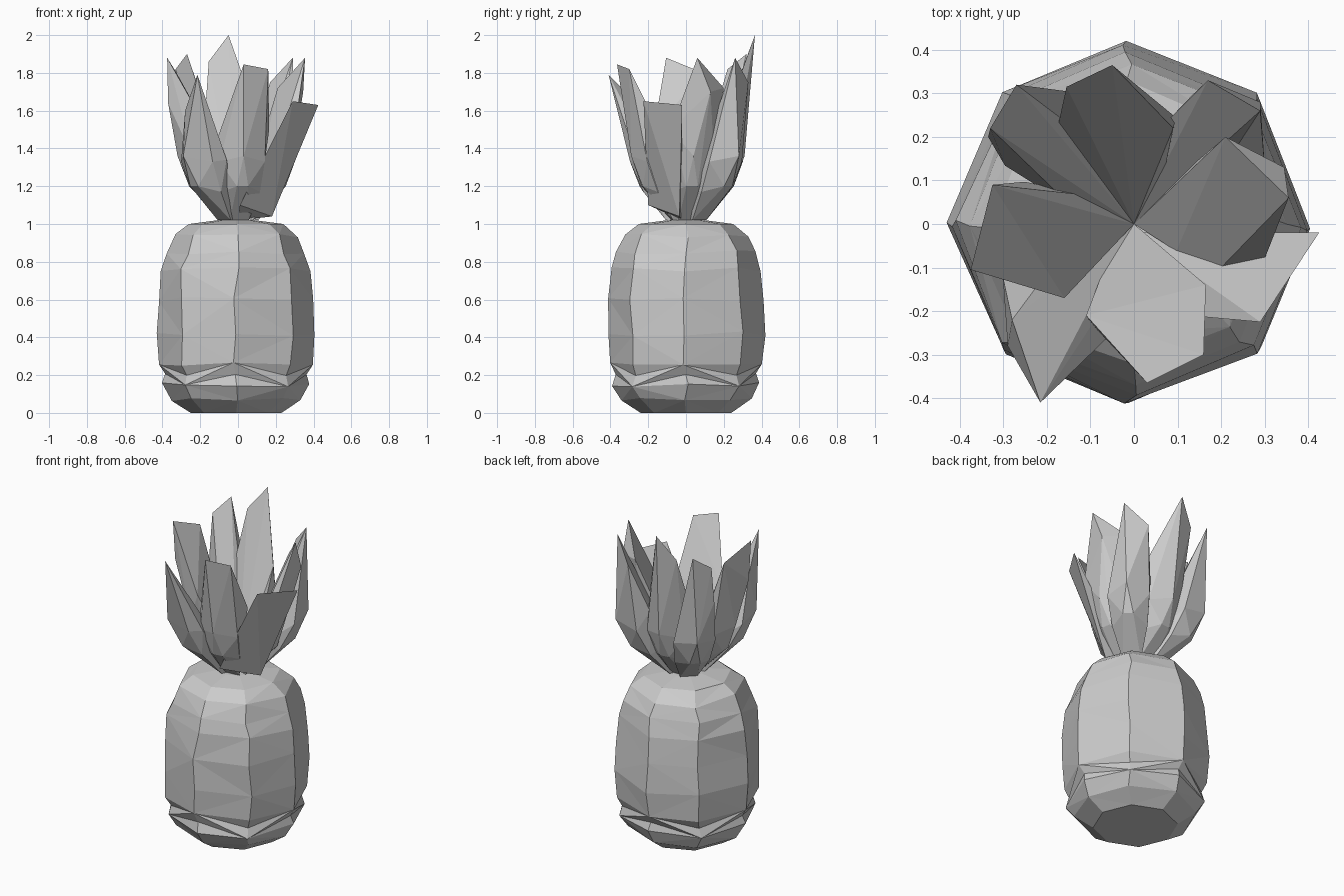
import bpy, bmesh, math, random
from mathutils import Vector

random.seed(4)
cube = bpy.data.objects.get("Cube")
if cube:
    bpy.data.objects.remove(cube)

grey = bpy.data.materials.new("plain grey")
grey.use_nodes = True
colour = (0.6, 0.6, 0.6, 1)
grey.diffuse_color = colour
grey.node_tree.nodes["Principled BSDF"].inputs["Base Color"].default_value = colour


def finish(name, bm):
    """Turn a bmesh into a flat shaded object."""
    bmesh.ops.recalc_face_normals(bm, faces=bm.faces)
    mesh = bpy.data.meshes.new(name)
    bm.to_mesh(mesh)
    bm.free()
    mesh.materials.append(grey)
    obj = bpy.data.objects.new(name, mesh)
    bpy.context.collection.objects.link(obj)
    return obj


# Fruit body: eight-sided barrel with uneven facets
SIDES = 8
profile = [(0.24, 0.0), (0.345, 0.07), (0.392, 0.15),
           (0.405, 0.26), (0.415, 0.42), (0.412, 0.6), (0.395, 0.76),
           (0.365, 0.85), (0.325, 0.94), (0.25, 1.0), (0.1, 1.02)]
bm = bmesh.new()
rings = []
for level, (radius, height) in enumerate(profile):
    inner = 0 < level < len(profile) - 2
    ring = []
    for i in range(SIDES):
        angle = math.tau * i / SIDES
        r, z = radius, height
        if inner:
            # ridges wander a little to either side
            angle += random.uniform(-0.04, 0.04)
            r += random.uniform(-0.006, 0.006)
            z += random.uniform(-0.012, 0.012)
        ring.append(bm.verts.new((r * math.cos(angle) - 0.01, r * math.sin(angle), z)))
    rings.append(ring)
for level, (low, high) in enumerate(zip(rings, rings[1:])):
    for i in range(SIDES):
        j = (i + 1) % SIDES
        a, b, c, d = low[i], low[j], high[j], high[i]
        if (i + level) % 2:
            bm.faces.new((a, b, c))
            bm.faces.new((a, c, d))
        else:
            bm.faces.new((a, b, d))
            bm.faces.new((b, c, d))
bm.faces.new(rings[0][::-1])
bm.faces.new(rings[-1])
# Small notches where the ridges meet the lower rim
for low, high in zip(rings[2], rings[3]):
    edge = bm.edges.get((low, high))
    notch = bmesh.utils.edge_split(edge, low, 0.5)[1]
    notch.co.x *= 0.94
    notch.co.y *= 0.94
bmesh.ops.triangulate(bm, faces=[f for f in bm.faces if len(f.verts) == 4])
finish("fruit_body", bm)


# Crown leaves: faceted blades that flare from the stem and then rise
def hull(name, points):
    bm = bmesh.new()
    for p in points:
        bm.verts.new(p)
    result = bmesh.ops.convex_hull(bm, input=bm.verts)
    loose = set(result["geom_interior"]) | set(result["geom_unused"])
    bmesh.ops.delete(bm, geom=[v for v in loose if isinstance(v, bmesh.types.BMVert)],
                     context="VERTS")
    finish(name, bm)


def leaf(name, keel, *blade):
    """Blade points on top of a keel that bends upward at the point given."""
    out = Vector((*keel, 0))
    side = Vector((-out.y, out.x, 0)).normalized()
    points = [Vector(p) for p in blade] + [Vector((0, 0, 1.02))]
    for reach, width, z in ((1, 0, 1.36), (0.75, 0.12, 1.33),
                            (0.8, 0.03, 1.2), (0.55, 0.1, 1.17),
                            (0.25, 0.05, 1.02), (0.3, 0.075, 1.2)):
        for s in (-1, 1):
            points.append(out * reach + side * s * width + Vector((0, 0, z)))
    hull(name, points)


leaf("back_leaf", (-0.03, 0.31), (-0.05, 0.365, 2.0), (-0.155, 0.315, 1.86),
     (-0.18, 0.2, 1.5), (0.09, 0.22, 1.6))
leaf("left_leaf", (0.29, 0.04), (0.355, 0.06, 1.88), (0.345, 0.13, 1.7),
     (0.21, 0.2, 1.72), (0.3, -0.08, 1.5), (0.2, -0.1, 1.38))
leaf("front_leaf", (0.03, -0.29), (0.03, -0.365, 1.845), (0.16, -0.3, 1.82),
     (-0.11, -0.21, 1.45), (0.165, -0.14, 1.5))
leaf("front_right_leaf", (-0.29, -0.28), (-0.215, -0.41, 1.79),
     (-0.06, -0.26, 1.34), (-0.28, -0.22, 1.6))
leaf("right_leaf", (-0.32, -0.03), (-0.375, -0.105, 1.88), (-0.325, 0.09, 1.8),
     (-0.16, -0.17, 1.5), (-0.37, -0.09, 1.64))
leaf("back_right_leaf", (-0.28, 0.29), (-0.27, 0.32, 1.9), (-0.33, 0.22, 1.82),
     (-0.335, 0.2, 1.6), (-0.16, 0.29, 1.45))
leaf("back_left_leaf", (0.29, 0.28), (0.29, 0.26, 1.88), (0.17, 0.33, 1.75),
     (0.08, 0.24, 1.45), (0.24, 0.19, 1.5))
# The front left leaf is a straight broad blade
hull("front_left_leaf", [(0.425, -0.02, 1.63), (0.29, -0.225, 1.65), (0, -0.02, 1.02),
                         (0.18, -0.035, 1.04), (0.01, -0.2, 1.1)])
